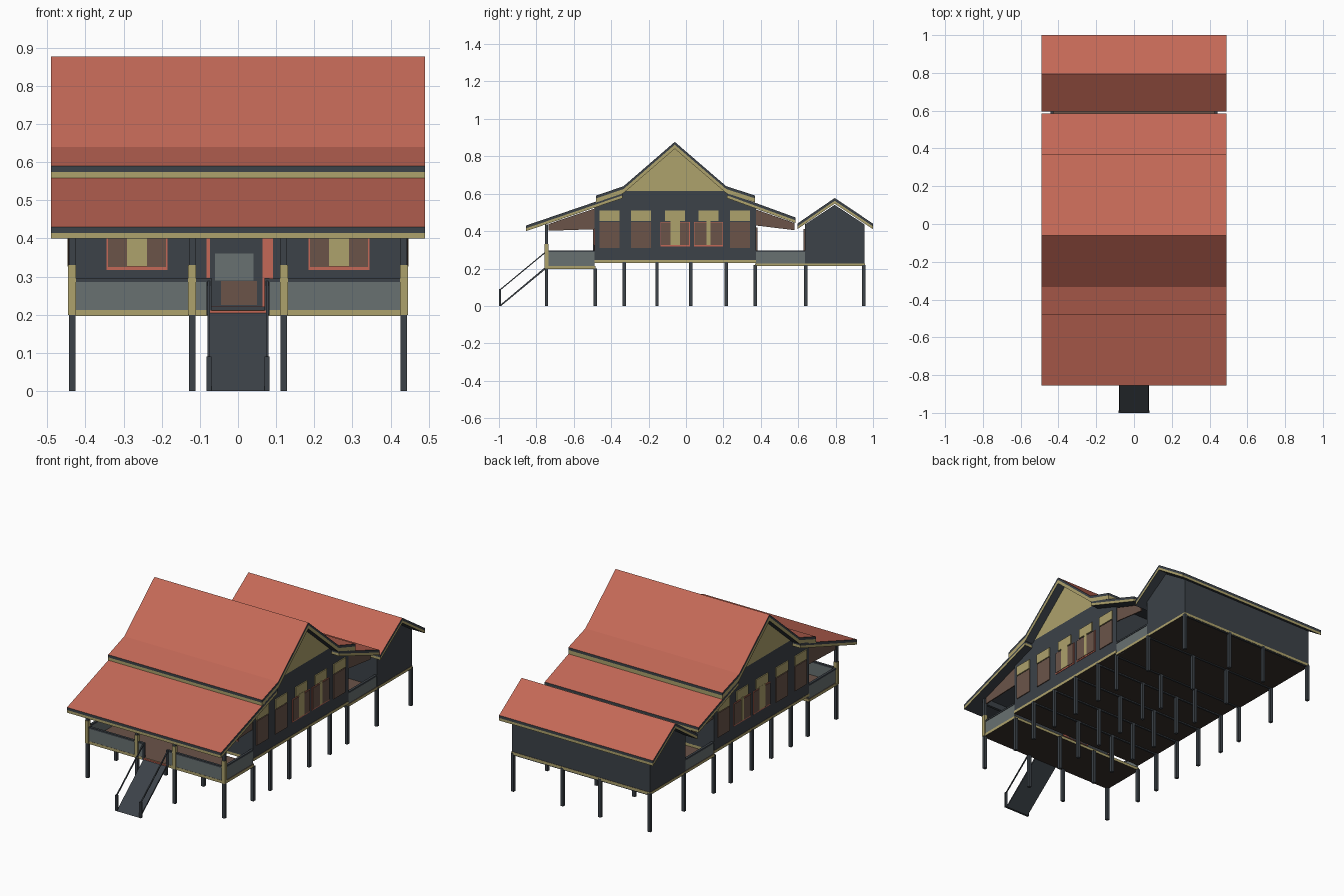
import bpy
import bmesh
from mathutils import Vector

cube = bpy.data.objects.get("Cube")
if cube:
    bpy.data.objects.remove(cube, do_unlink=True)


def material(name, rgb):
    m = bpy.data.materials.new(name)
    m.use_nodes = True
    m.diffuse_color = (*rgb, 1)
    m.node_tree.nodes["Principled BSDF"].inputs["Base Color"].default_value = (*rgb, 1)
    return m


TILE = material("terracotta tile", (0.55, 0.14, 0.095))
DARK = material("charcoal timber", (0.045, 0.054, 0.065))
TAN = material("tan trim", (0.42, 0.36, 0.15))
GREY = material("grey railing", (0.14, 0.165, 0.165))
BROWN = material("brown shutter", (0.145, 0.088, 0.066))
FLOOR = material("dark floor", (0.04, 0.03, 0.024))


def finish(name, bm, mats, rule=None):
    """Turn a bmesh into an object, colouring faces by their normal."""
    bmesh.ops.recalc_face_normals(bm, faces=bm.faces)
    bm.normal_update()
    if rule:
        for f in bm.faces:
            f.material_index = rule(f.normal)
    mesh = bpy.data.meshes.new(name)
    bm.to_mesh(mesh)
    bm.free()
    for m in mats:
        mesh.materials.append(m)
    ob = bpy.data.objects.new(name, mesh)
    bpy.context.collection.objects.link(ob)
    return ob


def box(name, x, y, z, mat, rule=None):
    """Box from three (low, high) ranges."""
    bm = bmesh.new()
    bmesh.ops.create_cube(bm, size=1)
    for v in bm.verts:
        v.co = [r[0] if c < 0 else r[1] for c, r in zip(v.co, (x, y, z))]
    return finish(name, bm, mat if isinstance(mat, list) else [mat], rule)


def prism(name, outline, x, mats, rule=None):
    """Outline in the y-z plane, extruded along x."""
    bm = bmesh.new()
    face = bm.faces.new([bm.verts.new((x[0], y, z)) for y, z in outline])
    out = bmesh.ops.extrude_face_region(bm, geom=[face])["geom"]
    verts = [g for g in out if isinstance(g, bmesh.types.BMVert)]
    bmesh.ops.translate(bm, verts=verts, vec=(x[1] - x[0], 0, 0))
    return finish(name, bm, mats, rule)


def roof(name, line, tile=0.015, trim=0.015):
    """Tile layer with dark edges over a tan fascia layer."""
    def layer(a, b):
        return [(y, z - a) for y, z in line] + [(y, z - b) for y, z in reversed(line)]
    x = (-0.49, 0.49)
    prism(name + "_tiles", layer(0, tile), x, [TILE, DARK], lambda n: 0 if n.z > 0.3 else 1)
    prism(name + "_fascia", layer(tile, tile + trim), x, [TAN, DARK],
          lambda n: 1 if n.z < -0.3 else 0)


def rod(name, a, b, size, mat):
    """Square bar between two points."""
    a, b = Vector(a), Vector(b)
    bm = bmesh.new()
    bmesh.ops.create_cube(bm, size=1)
    bmesh.ops.scale(bm, verts=bm.verts, vec=(size, size, (b - a).length))
    ob = finish(name, bm, [mat])
    ob.rotation_euler = (b - a).to_track_quat('Z', 'X').to_euler()
    ob.location = (a + b) / 2


def around(c, w):
    return (c - w / 2, c + w / 2)


# Walls and gables
W = (-0.44, 0.44)
prism("main_walls", [(-0.49, 0.245), (0.375, 0.245), (0.375, 0.525), (0.225, 0.615),
                     (-0.34, 0.615), (-0.49, 0.525)], W, [DARK])
prism("main_gable", [(-0.335, 0.615), (0.22, 0.615), (-0.06, 0.845)], W, [TAN])
prism("rear_walls", [(0.635, 0.227), (0.955, 0.227), (0.955, 0.435), (0.795, 0.54),
                     (0.635, 0.435)], W, [DARK])

# Roofs
roof("upper_roof", [(-0.48, 0.59), (-0.334, 0.64), (-0.06, 0.877), (0.215, 0.64), (0.37, 0.59)],
     trim=0.022)
roof("front_roof", [(-0.855, 0.43), (-0.34, 0.606)])
roof("back_roof", [(0.585, 0.473), (0.22, 0.606)])
roof("rear_roof", [(0.595, 0.44), (0.795, 0.577), (1.0, 0.44)])

# Floors: tan edges, dark underside, brown deck
for name, y, z in (("porch_floor", (-0.75, -0.485), (0.197, 0.213)),
                   ("main_floor", (-0.49, 0.375), (0.23, 0.246)),
                   ("rear_floor", (0.37, 0.957), (0.213, 0.228))):
    box(name, (-0.442, 0.442), y, z, [TAN, FLOOR, BROWN],
        lambda n: 1 if n.z < -0.5 else 2 if n.z > 0.5 else 0)

# Stilts and floor beams
COLS = (-0.435, -0.12, 0.12, 0.435)
for y in (-0.745, -0.485, -0.33, -0.155, 0.025, 0.215, 0.37, 0.64, 0.95):
    top = 0.435 if y < -0.7 else 0.2 if y < -0.4 else 0.235 if y < 0.3 else 0.22
    for x in COLS:
        box("stilt", around(x, 0.017), around(y, 0.017), (0, top), DARK)
    if y > -0.4:
        box("floor_beam", W, around(y, 0.01), (top - 0.012, top), DARK)

# Porch post sleeves and eave beam
for x in COLS:
    box("post_sleeve", around(x, 0.021), around(-0.745, 0.021), (0.2, 0.33), TAN)
box("porch_beam", W, around(-0.745, 0.015), (0.402, 0.436), DARK)

# Railings, side infills and stairs, same on both sides
for s in (-1, 1):
    def side(a, b):
        return tuple(sorted((s * a, s * b)))
    for y in ((-0.74, -0.49), (0.375, 0.635)):
        box("side_railing", side(0.43, 0.438), y, (0.213, 0.29), GREY)
        box("side_handrail", side(0.427, 0.441), y, (0.288, 0.297), DARK)
    box("front_railing", side(0.08, 0.43), around(-0.745, 0.008), (0.211, 0.288), GREY)
    box("front_handrail", side(0.08, 0.43), around(-0.745, 0.014), (0.286, 0.295), DARK)
    prism("porch_side_infill", [(-0.735, 0.402), (-0.49, 0.41), (-0.49, 0.52), (-0.735, 0.438)],
          side(0.43, 0.436), [BROWN])
    prism("back_side_infill", [(0.375, 0.43), (0.58, 0.405), (0.58, 0.443), (0.375, 0.515)],
          side(0.43, 0.436), [BROWN])
    box("stair_top_post", side(0.07, 0.083), around(-0.748, 0.013), (0.2, 0.296), DARK)
    box("stair_foot_post", side(0.07, 0.083), (-1.0, -0.988), (0, 0.09), DARK)
    rod("stair_handrail", (s * 0.077, -0.994, 0.086), (s * 0.077, -0.748, 0.29), 0.006, DARK)
prism("stair_ramp", [(-1.0, 0), (-0.988, 0), (-0.75, 0.197), (-0.75, 0.21)],
      (-0.073, 0.073), [DARK])
box("stair_edge", (-0.073, 0.073), (-0.757, -0.749), (0.203, 0.211), TILE)


def window(place, c, w, opened):
    """Window made of thin plates; place(name, across, depth, height, colour)."""
    place("window_header", around(c, w), 0.006, (0.455, 0.51), TAN)
    if not opened:
        place("closed_shutter", around(c, w), 0.005, (0.31, 0.45), BROWN)
        return
    place("window_frame", around(c, w + 0.05), 0.003, (0.318, 0.45), TILE)
    place("curtain", around(c, opened), 0.007, (0.327, 0.46), TAN)
    reach = w / 2 + 0.021
    for lo, hi in ((c - reach, c - opened / 2), (c + opened / 2, c + reach)):
        place("open_shutter", (lo, hi), 0.006, (0.325, 0.447), BROWN)


# Side windows
for s in (-1, 1):
    def on_side(name, across, depth, height, mat):
        box(name, tuple(sorted((s * 0.438, s * (0.44 + depth)))), across, height, mat)
    for c, opened in ((-0.41, 0), (-0.24, 0), (-0.058, 0.052), (0.12, 0.022), (0.29, 0)):
        window(on_side, c, 0.107, opened)


# Front windows and door
def on_front(name, across, depth, height, mat):
    box(name, across, (-0.49 - depth, -0.488), height, mat)


for c in (-0.265, 0.265):
    window(on_front, c, 0.11, 0.052)
on_front("door_frame", (-0.082, 0.092), 0.003, (0.22, 0.46), TILE)
on_front("door_panel", (-0.074, 0.064), 0.006, (0.222, 0.45), DARK)
on_front("door_glass", (-0.06, 0.04), 0.008, (0.29, 0.36), GREY)
on_front("door_lower", (-0.045, 0.05), 0.008, (0.225, 0.288), BROWN)

# Doors facing the back walkway
box("back_door", around(0, 0.15), (0.373, 0.381), (0.246, 0.42), BROWN)
box("rear_house_door", around(0, 0.15), (0.629, 0.637), (0.228, 0.41), BROWN)
